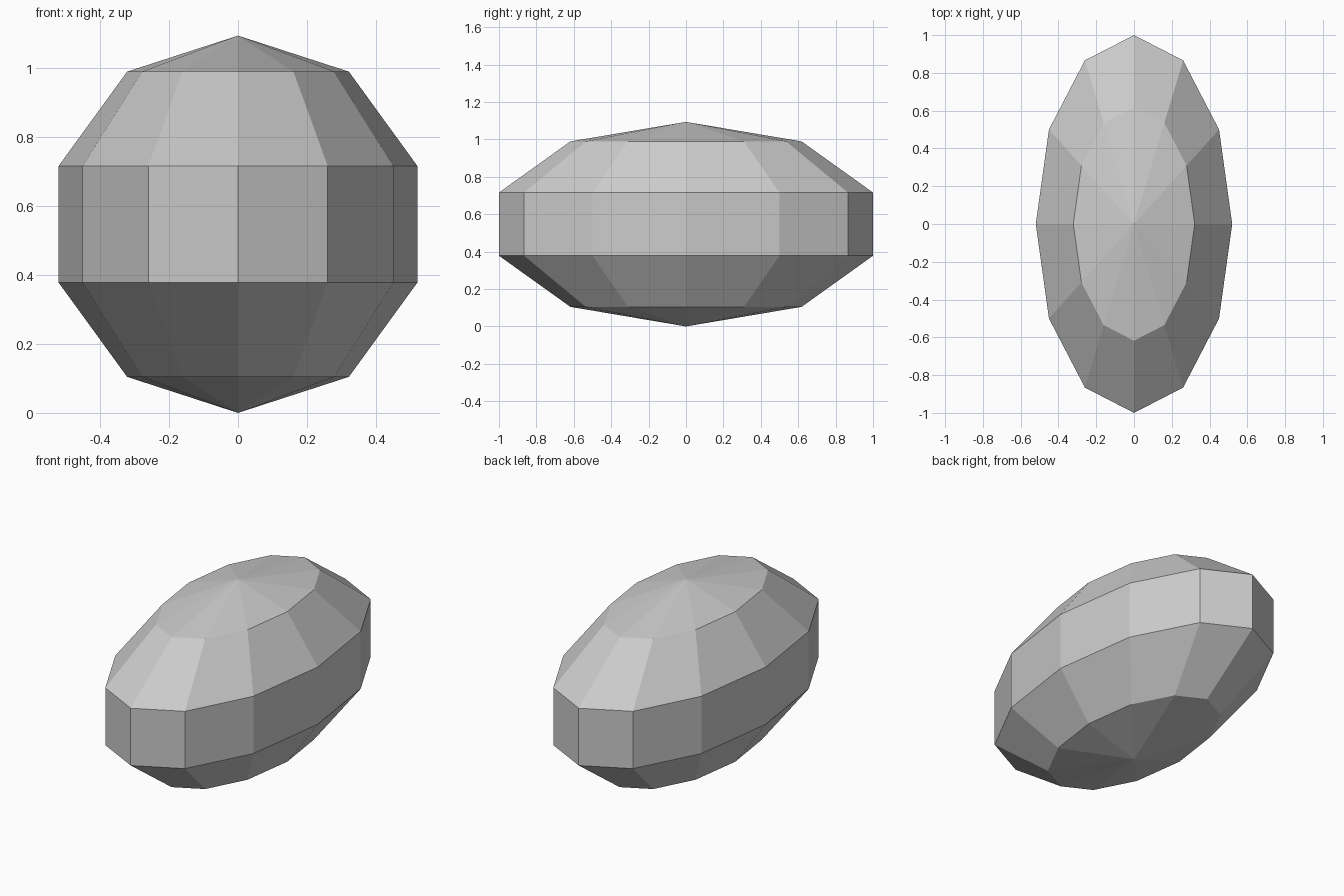
import bpy
import bmesh
from math import cos, radians
from mathutils import Matrix

default_cube = bpy.data.objects.get("Cube")
if default_cube:
    bpy.data.objects.remove(default_cube, do_unlink=True)

# Plain grey surface
grey = bpy.data.materials.new("light_grey")
grey.use_nodes = True
colour = (0.6, 0.6, 0.6, 1)
grey.diffuse_color = colour
grey.node_tree.nodes["Principled BSDF"].inputs["Base Color"].default_value = colour

# Faceted ellipsoid: the widest rings sit 18 degrees off the equator
half_length = 1 / cos(radians(18))
half_width = 0.52 * half_length
bm = bmesh.new()
bmesh.ops.create_uvsphere(bm, u_segments=12, v_segments=5, radius=1)
bm.transform(Matrix.Translation((0, 0, half_width))
             @ Matrix.Diagonal((half_width, half_length, half_width, 1)))

mesh = bpy.data.meshes.new("faceted_ellipsoid")
bm.to_mesh(mesh)
bm.free()
mesh.materials.append(grey)
mesh.shade_flat()
body = bpy.data.objects.new("faceted_ellipsoid", mesh)
bpy.context.collection.objects.link(body)
